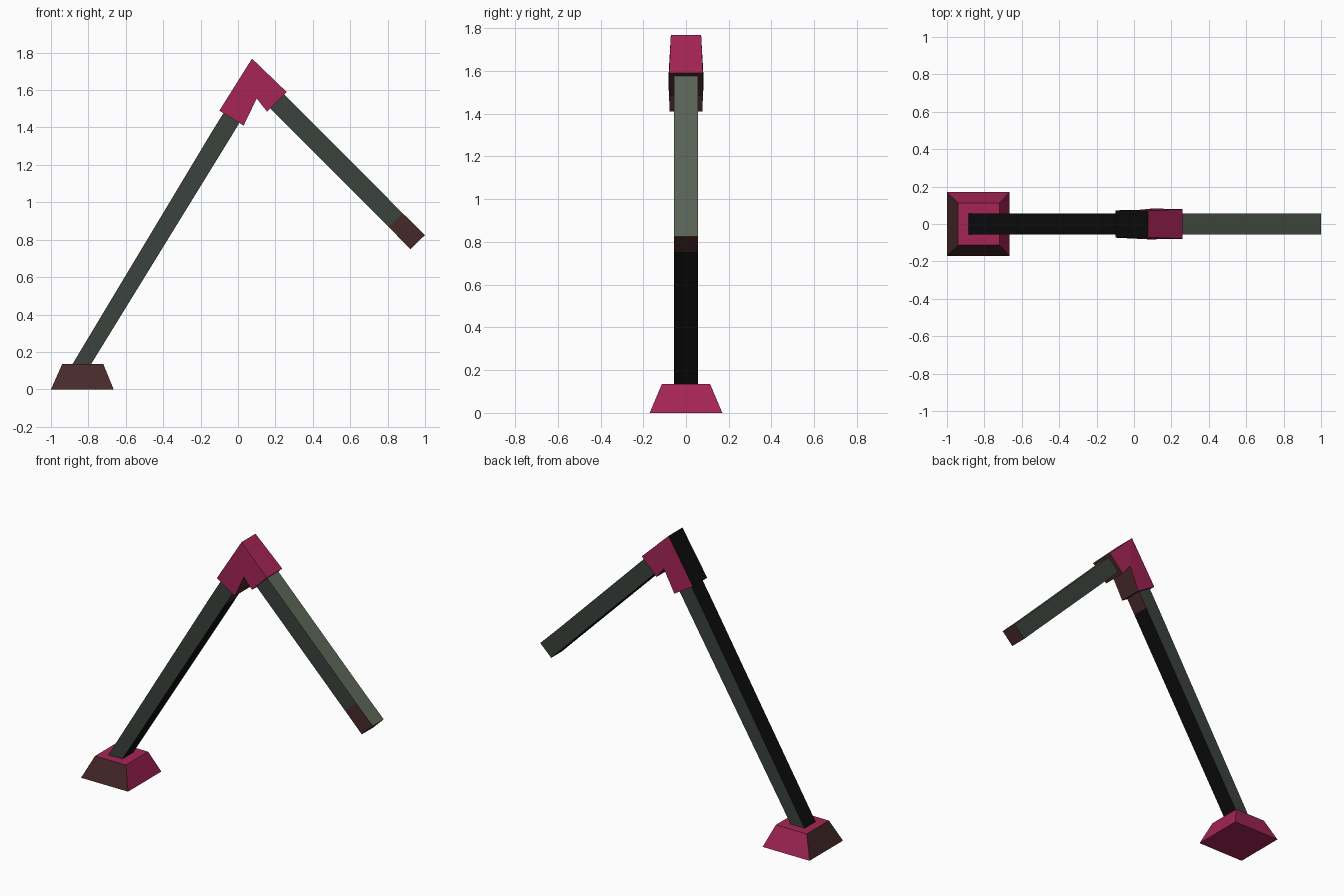
import bpy, bmesh

if "Cube" in bpy.data.objects:
    bpy.data.objects.remove(bpy.data.objects["Cube"])

# Flat colours (linear)
COLOURS = {
    "crimson": (0.37, 0.018, 0.09),
    "dark_brown": (0.062, 0.022, 0.023),
    "grey_green": (0.044, 0.054, 0.045),
    "light_grey_green": (0.105, 0.13, 0.096),
    "near_black": (0.004, 0.004, 0.004),
}
NAMES = list(COLOURS)
MATS = []
for n, c in COLOURS.items():
    m = bpy.data.materials.new(n)
    m.diffuse_color = (*c, 1)
    m.use_nodes = True
    m.node_tree.nodes["Principled BSDF"].inputs["Base Color"].default_value = m.diffuse_color
    MATS.append(m)
CR, BR, GR, LG, BK = range(5)


def loft(name, sections, colours, caps):
    """Skin four-sided sections: (outer xz, inner xz, outer half depth, inner half depth).
    colours: per segment (front, inner, back, outer); caps: (start, end)."""
    bm = bmesh.new()
    rings = []
    for (ox, oz), (ix, iz), ho, hi in sections:
        rings.append([bm.verts.new(p) for p in
                      ((ox, -ho, oz), (ix, -hi, iz), (ix, hi, iz), (ox, ho, oz))])
    for a, b, cols in zip(rings, rings[1:], colours):
        for i in range(4):
            j = (i + 1) % 4
            bm.faces.new((a[i], a[j], b[j], b[i])).material_index = cols[i]
    bm.faces.new(rings[0][::-1]).material_index = caps[0]
    bm.faces.new(rings[-1]).material_index = caps[1]
    bmesh.ops.recalc_face_normals(bm, faces=bm.faces)
    me = bpy.data.meshes.new(name)
    bm.to_mesh(me)
    bm.free()
    for m in MATS:
        me.materials.append(m)
    ob = bpy.data.objects.new(name, me)
    bpy.context.collection.objects.link(ob)
    return ob


# Tapered foot
loft("foot",
     [((-1, 0), (-0.665, 0), 0.17, 0.17),
      ((-0.94, 0.135), (-0.72, 0.135), 0.113, 0.113)],
     [(BR, CR, CR, BR)], (CR, CR))

# Long lower arm, with a brown patch on the underside below the elbow
H = 0.056
loft("lower_arm",
     [((-0.906, 0.1), (-0.807, 0.1), H, H),
      ((-0.15, 1.36), (-0.05, 1.33), H, H),
      ((0.01, 1.62), (0.09, 1.56), H, H)],
     [(GR, BK, GR, BK), (GR, BR, GR, BK)], (BK, BK))

# Short upper arm, with a brown patch on the front of the tip
loft("upper_arm",
     [((0.17, 1.655), (0.093, 1.58), H, H),
      ((0.88, 0.942), (0.805, 0.868), H, H),
      ((1.0, 0.825), (0.922, 0.75), H, H)],
     [(GR, BK, GR, LG), (BR, BK, GR, LG)], (GR, BR))

# Bent elbow sleeve
loft("elbow",
     [((-0.10, 1.49), (0.03, 1.41), 0.073, 0.076),
      ((0.075, 1.768), (0.10, 1.555), 0.071, 0.083),
      ((0.26, 1.59), (0.155, 1.485), 0.079, 0.079)],
     [(CR, BR, CR, BK), (CR, BR, CR, CR)], (BR, BR))
